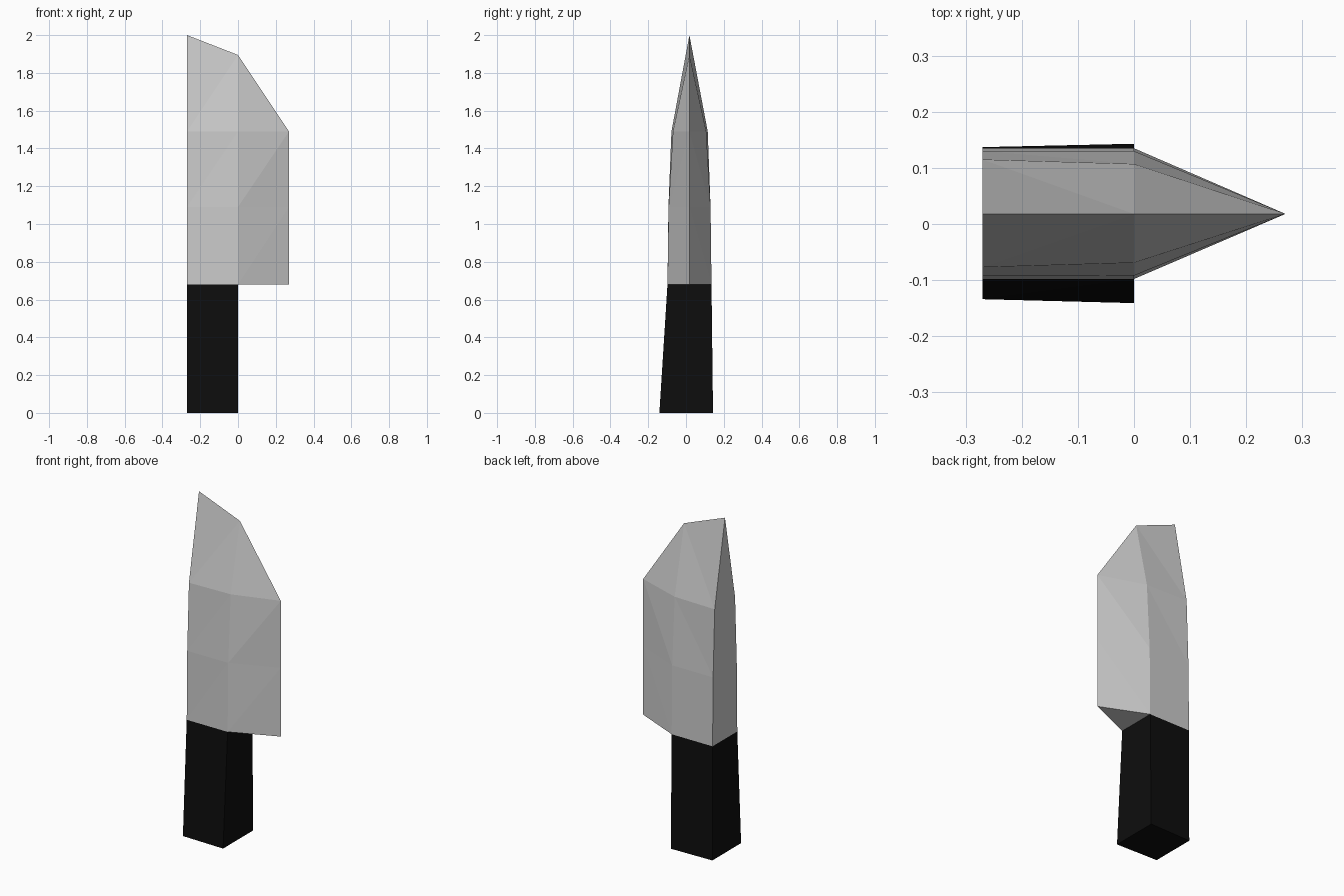
import bpy
import bmesh

if "Cube" in bpy.data.objects:
    bpy.data.objects.remove(bpy.data.objects["Cube"])

SPINE, EDGE, MID_Y = -0.27, 0.27, 0.018


def loft(name, rings, caps):
    """Join rings of points (anticlockwise from above), then add cap faces."""
    bm = bmesh.new()
    made = {}

    def vert(p):
        if p not in made:
            made[p] = bm.verts.new(p)
        return made[p]

    def face(points):
        points = list(dict.fromkeys(points))
        if len(points) > 2:
            bm.faces.new([vert(p) for p in points])

    for a, b in zip(rings, rings[1:]):
        n = len(a)
        for i in range(n):
            j = (i + 1) % n
            if i < n // 2:
                face((a[i], a[j], b[j]))
                face((a[i], b[j], b[i]))
            else:
                face((a[i], a[j], b[i]))
                face((a[j], b[j], b[i]))
    for cap in caps:
        face(cap)
    mesh = bpy.data.meshes.new(name)
    bm.to_mesh(mesh)
    bm.free()
    obj = bpy.data.objects.new(name, mesh)
    bpy.context.collection.objects.link(obj)
    return obj


def handle_ring(z, back, front):
    return [(SPINE, back[0], z), (0, front[0], z),
            (0, front[1], z), (SPINE, back[1], z)]


def blade_ring(z, back, front):
    ring = handle_ring(z, back, front)
    return ring[:2] + [(EDGE, MID_Y, z)] + ring[2:]


# Handle: tapered grip, open where it joins the blade
collar = (0.68, (-0.098, 0.135), (-0.098, 0.135))
base = handle_ring(0, (-0.134, 0.137), (-0.141, 0.143))
handle = loft("handle", [base, handle_ring(*collar)], [base[::-1]])
black = bpy.data.materials.new("black")
black.diffuse_color = (0.004, 0.004, 0.004, 1)
black.use_nodes = True
black.node_tree.nodes["Principled BSDF"].inputs["Base Color"].default_value = black.diffuse_color
handle.data.materials.append(black)

# Blade: wedge sections rising to a sloping top ridge
heel = blade_ring(*collar)
tip, ridge = (SPINE, MID_Y, 2.0), (0, MID_Y, 1.895)
loft("blade", [
    heel,
    blade_ring(1.09, (-0.093, 0.13), (-0.092, 0.13)),
    blade_ring(1.49, (-0.077, 0.115), (-0.069, 0.107)),
    [tip, ridge, ridge, ridge, tip],
], [(heel[3], heel[2], heel[1])])
